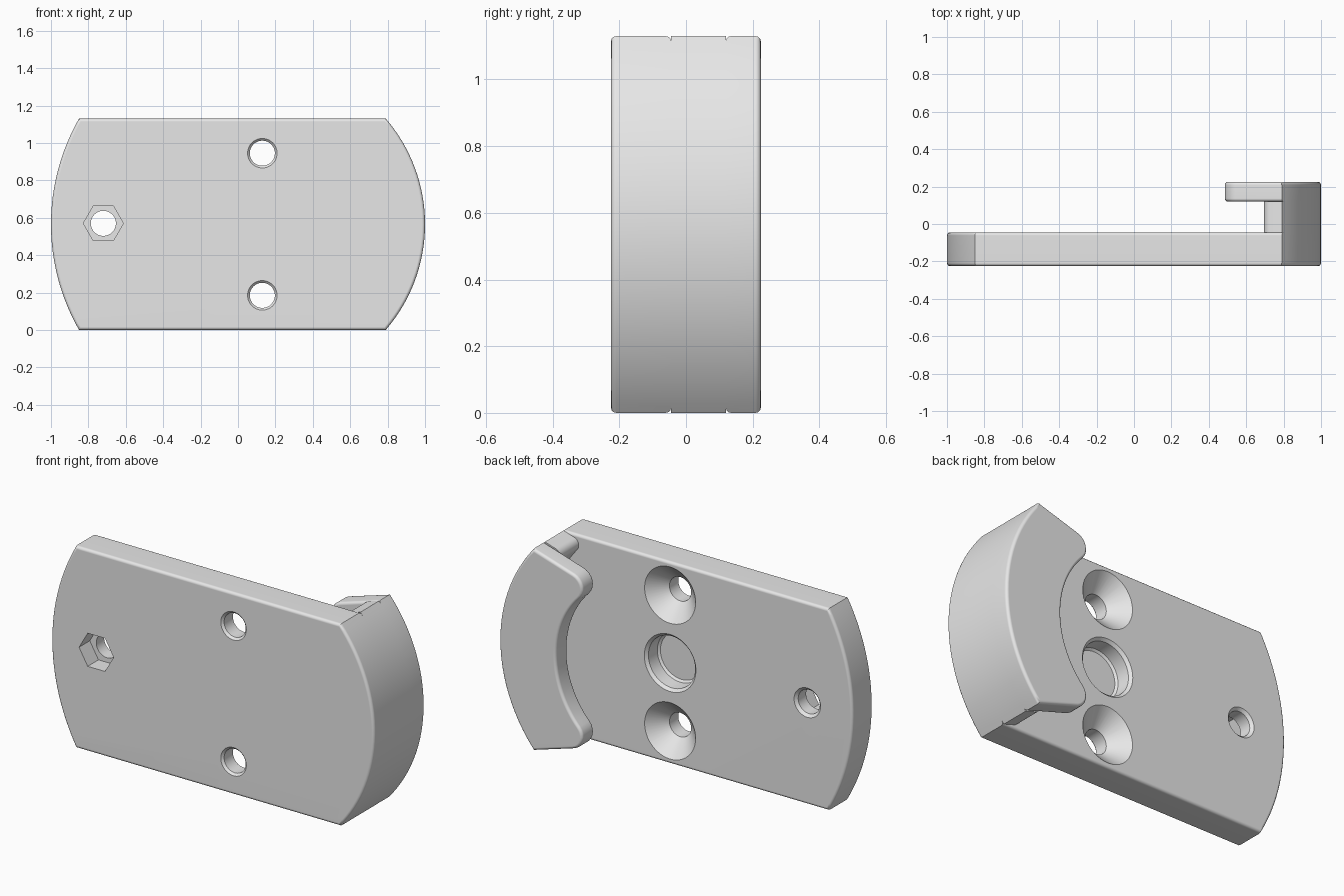
import bpy, bmesh, math
from mathutils import Vector

cube = bpy.data.objects.get("Cube")
if cube:
    bpy.data.objects.remove(cube, do_unlink=True)

# Main dimensions
HEIGHT = 1.13
MID = HEIGHT / 2
FRONT, PLATE_BACK, LIP_FRONT, BACK = -0.225, -0.045, 0.12, 0.225
HOLE_X, BOLT_X = 0.13, -0.72
CORNER = Vector((0.79, HEIGHT))

grey = bpy.data.materials.new("grey")
grey.use_nodes = True
grey.diffuse_color = (0.8, 0.8, 0.8, 1)
grey.node_tree.nodes["Principled BSDF"].inputs["Base Color"].default_value = (0.8, 0.8, 0.8, 1)


def arc(center, r, a0, a1, n):
    return [Vector((center[0] + r * math.cos(a0 + (a1 - a0) * i / n),
                    center[1] + r * math.sin(a0 + (a1 - a0) * i / n))) for i in range(n + 1)]


def end_arc(x_corner, x_end, n=32):
    """Bulged end of the plate, counterclockwise, through both corners."""
    sag = abs(x_end - x_corner)
    r = (MID ** 2 + sag ** 2) / (2 * sag)
    half = math.asin(MID / r)
    side = 1 if x_end > 0 else -1
    base = 0 if side > 0 else math.pi
    return arc((x_end - side * r, MID), r, base - half, base + half, n)


right_arc = end_arc(CORNER.x, 1.0)
left_arc = end_arc(-0.85, -1.0)


def claw_outline(r, fillet):
    """Outer arc, sloping ends, rounded tips and a concave inner arc."""
    c = Vector((HOLE_X, MID))
    d = Vector((-0.23, -0.07)).normalized()
    n = Vector((-d.y, d.x))
    q = CORNER + fillet * n - c
    b = q.dot(d)
    t = -b - math.sqrt(b * b - q.length_squared + (r + fillet) ** 2)
    rel = q + t * d
    tip = c + rel
    a0 = math.atan2(-n.y, -n.x)
    a1 = math.atan2(-rel.y, -rel.x) % math.tau
    half = arc(tip, fillet, a0, a1, 8)
    half += arc(c, r, math.atan2(rel.y, rel.x), 0, 16)[1:]
    mirrored = [Vector((p.x, HEIGHT - p.y)) for p in reversed(half[:-1])]
    return right_arc + half + mirrored


def make_object(name, bm):
    bmesh.ops.recalc_face_normals(bm, faces=bm.faces)
    mesh = bpy.data.meshes.new(name)
    bm.to_mesh(mesh)
    bm.free()
    obj = bpy.data.objects.new(name, mesh)
    bpy.context.collection.objects.link(obj)
    mesh.materials.append(grey)
    return obj


def slab(name, outline, y0, y1, rounded=(), open_arc=None):
    """Extruded outline; rims at the rounded depths are bevelled,
    except along the outer right arc at the open_arc depth."""
    bm = bmesh.new()
    face = bm.faces.new([bm.verts.new((p.x, y0, p.y)) for p in outline])
    ext = bmesh.ops.extrude_face_region(bm, geom=[face], use_keep_orig=True)
    for v in ext["geom"]:
        if isinstance(v, bmesh.types.BMVert):
            v.co.y = y1

    def on_arc(v):
        return any((Vector((v.co.x, v.co.z)) - p).length < 1e-4 for p in right_arc)

    rim = []
    for e in bm.edges:
        ya, yb = (v.co.y for v in e.verts)
        if abs(ya - yb) > 1e-5 or not any(abs(ya - y) < 1e-5 for y in rounded):
            continue
        if open_arc is not None and abs(ya - open_arc) < 1e-5 and all(map(on_arc, e.verts)):
            continue
        rim.append(e)
    bmesh.ops.recalc_face_normals(bm, faces=bm.faces)
    if rim:
        bmesh.ops.bevel(bm, geom=rim, offset=0.016, segments=3, profile=0.5,
                        affect='EDGES', clamp_overlap=False)
    return make_object(name, bm)


def lathe(name, x, z, profile, n=48):
    """Cutter turned about the y axis from (radius, y) points."""
    bm = bmesh.new()
    rings = [[bm.verts.new((x + r * math.cos(math.tau * i / n), y,
                            z + r * math.sin(math.tau * i / n))) for i in range(n)]
             for r, y in profile]
    for a, b in zip(rings, rings[1:]):
        for i in range(n):
            j = (i + 1) % n
            bm.faces.new((a[i], a[j], b[j], b[i]))
    bm.faces.new(rings[0])
    bm.faces.new(rings[-1])
    obj = make_object(name, bm)
    obj.hide_render = True
    return obj


# Solid parts
plate = slab("base_plate", right_arc + left_arc, FRONT, PLATE_BACK,
             (FRONT, PLATE_BACK), PLATE_BACK)
wall = slab("hook_wall", claw_outline(0.75, 0.04), PLATE_BACK, LIP_FRONT)
lip = slab("hook_lip", claw_outline(0.52, 0.08), LIP_FRONT, BACK,
           (LIP_FRONT, BACK), LIP_FRONT)

# Countersunk screw holes, round recess, bolt hole and hexagonal nut pocket
screw = [(0.089, -0.235), (0.067, -0.213), (0.067, -0.135), (0.158, -0.045), (0.158, 0.1)]
recess = [(0.13, -0.145), (0.142, -0.135), (0.145, -0.06), (0.16, -0.045), (0.18, -0.025)]
bolt = [(0.067, -0.3), (0.067, -0.06), (0.082, -0.045), (0.1, -0.027)]
nut = [(0.107, -0.3), (0.107, -0.13)]
cutters = [lathe("screw_cutter", HOLE_X, MID + s * 0.38, screw) for s in (-1, 1)]
cutters.append(lathe("recess_cutter", HOLE_X, MID, recess))
cutters.append(lathe("bolt_cutter", BOLT_X, MID + 0.005, bolt))
cutters.append(lathe("nut_cutter", BOLT_X, MID + 0.005, nut, 6))

bpy.context.view_layer.objects.active = plate
for cutter in cutters:
    mod = plate.modifiers.new(cutter.name, 'BOOLEAN')
    mod.operation = 'DIFFERENCE'
    mod.solver = 'EXACT'
    mod.object = cutter
    bpy.ops.object.modifier_apply(modifier=mod.name)
    bpy.data.objects.remove(cutter, do_unlink=True)

# Smooth shading with crisp corners
for obj in (plate, wall, lip):
    bpy.ops.object.select_all(action='DESELECT')
    obj.select_set(True)
    bpy.context.view_layer.objects.active = obj
    bpy.ops.object.shade_smooth_by_angle(angle=math.radians(35))
    normals = obj.modifiers.new("weighted_normals", 'WEIGHTED_NORMAL')
    normals.keep_sharp = True
